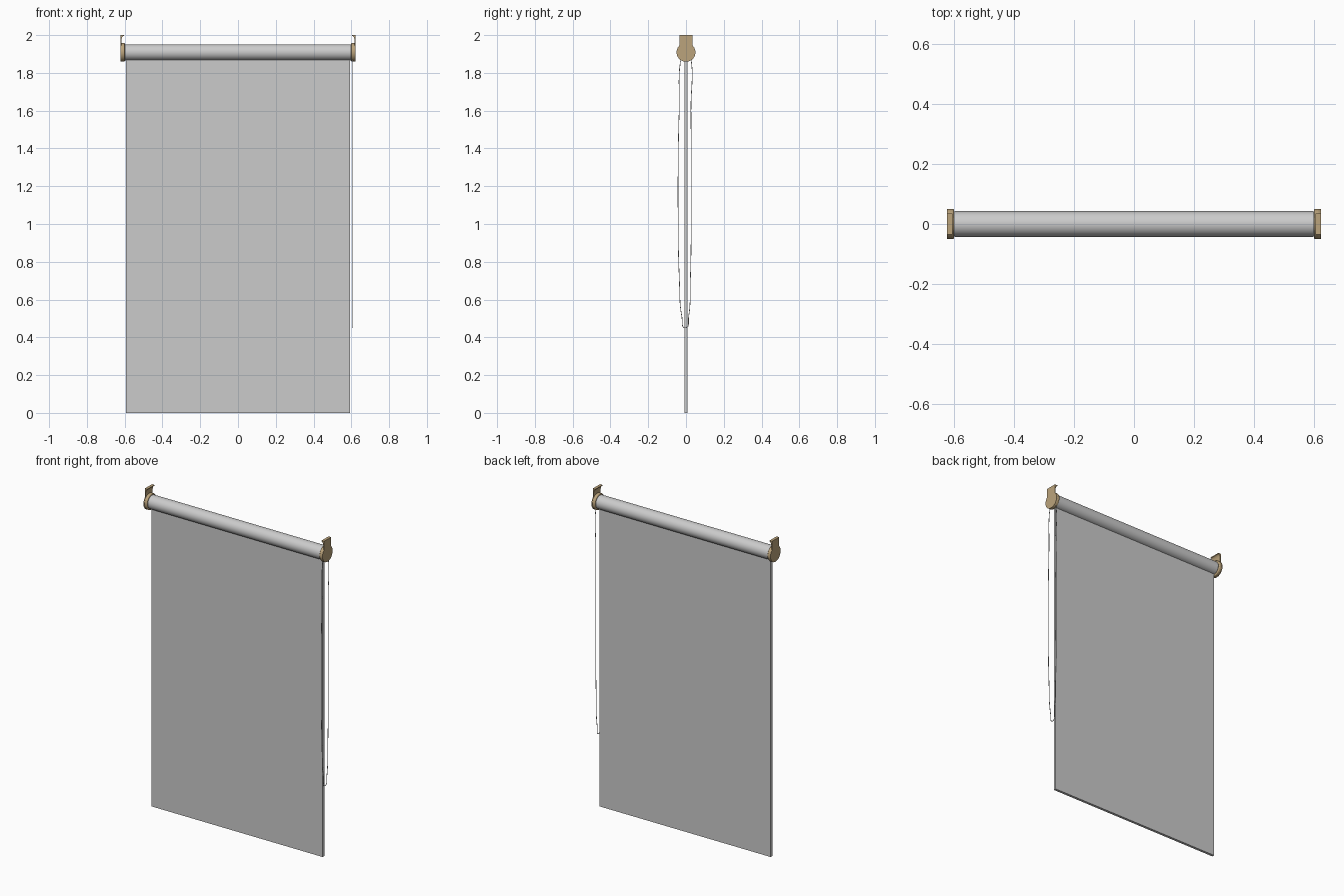
import bpy, bmesh, math
from mathutils import Vector

if "Cube" in bpy.data.objects:
    bpy.data.objects.remove(bpy.data.objects["Cube"])

AXIS_Z = 1.909      # height of the roller axis
tan = bpy.data.materials.new("tan")
tan.diffuse_color = (0.50, 0.37, 0.20, 1)
tan.use_nodes = True
tan.node_tree.nodes["Principled BSDF"].inputs["Base Color"].default_value = tan.diffuse_color


def finish(name, bm, mat=None, bevel=0, segments=2):
    bmesh.ops.recalc_face_normals(bm, faces=bm.faces[:])
    mesh = bpy.data.meshes.new(name)
    bm.to_mesh(mesh)
    bm.free()
    ob = bpy.data.objects.new(name, mesh)
    bpy.context.collection.objects.link(ob)
    if mat:
        mesh.materials.append(mat)
    if bevel:
        mod = ob.modifiers.new("Bevel", 'BEVEL')
        mod.width, mod.segments, mod.limit_method = bevel, segments, 'ANGLE'
        mod.angle_limit = math.radians(40)
    bpy.ops.object.select_all(action='DESELECT')
    ob.select_set(True)
    bpy.context.view_layer.objects.active = ob
    bpy.ops.object.shade_smooth_by_angle(angle=math.radians(35))
    return ob


def prism(name, points, direction, **kw):
    """Extrude a flat outline along a direction."""
    bm = bmesh.new()
    face = bm.faces.new([bm.verts.new(p) for p in points])
    ext = bmesh.ops.extrude_face_region(bm, geom=[face])
    verts = [g for g in ext["geom"] if isinstance(g, bmesh.types.BMVert)]
    bmesh.ops.translate(bm, verts=verts, vec=Vector(direction))
    return finish(name, bm, **kw)


def circle(x, r, n=64):
    return [(x, r * math.cos(a), AXIS_Z + r * math.sin(a))
            for a in (2 * math.pi * i / n for i in range(n))]


# Roller tube with softened ends
prism("roller_tube", circle(-0.6, 0.0425), (1.2, 0, 0), bevel=0.004)

# Hanging fabric panel
prism("fabric_panel", [(-0.594, -0.008, 0), (0.594, -0.008, 0),
                       (0.594, 0.008, 0), (-0.594, 0.008, 0)], (0, 0, 1.89))

# End brackets: keyhole plate, round cup and curved mounting flange
R, NECK = 0.05, 0.035
a0 = math.acos(NECK / R)
for side, s in (("left", -1), ("right", 1)):
    keyhole = [(s * 0.617, NECK, 2.0)]
    for i in range(41):
        a = a0 - (math.pi + 2 * a0) * i / 40
        keyhole.append((s * 0.617, R * math.cos(a), AXIS_Z + R * math.sin(a)))
    keyhole.append((s * 0.617, -NECK, 2.0))
    prism(side + "_bracket_plate", keyhole, (s * 0.005, 0, 0), mat=tan)

    prism(side + "_bracket_cup", circle(s * 0.599, R), (s * 0.02, 0, 0),
          mat=tan, bevel=0.005, segments=3)

    flange = [(s * 0.619, -NECK, 2.0), (s * 0.604, -NECK, 2.0), (s * 0.604, -NECK, 1.996)]
    for i in range(9):
        a = math.pi / 2 * i / 8
        flange.append((s * (0.605 + 0.012 * math.sin(a)), -NECK,
                       1.970 + 0.025 * math.cos(a)))
    flange.append((s * 0.619, -NECK, 1.970))
    prism(side + "_mounting_flange", flange, (0, 2 * NECK, 0), mat=tan)

# Pull cord: one closed loop hanging from the right bracket
loop = [(0.022, 1.89), (0.0, 1.93), (-0.022, 1.89), (-0.036, 1.6), (-0.042, 1.15),
        (-0.035, 0.7), (-0.022, 0.51), (-0.003, 0.45), (0.014, 0.51),
        (0.023, 0.7), (0.028, 1.15), (0.026, 1.6)]
curve = bpy.data.curves.new("pull_cord", 'CURVE')
curve.dimensions = '3D'
curve.bevel_depth, curve.bevel_resolution = 0.002, 1
spline = curve.splines.new('BEZIER')
spline.bezier_points.add(len(loop) - 1)
spline.use_cyclic_u = True
spline.resolution_u = 8
for bp, (y, z) in zip(spline.bezier_points, loop):
    bp.co = (0.608, y, z)
    bp.handle_left_type = bp.handle_right_type = 'AUTO'
cord = bpy.data.objects.new("pull_cord", curve)
bpy.context.collection.objects.link(cord)
